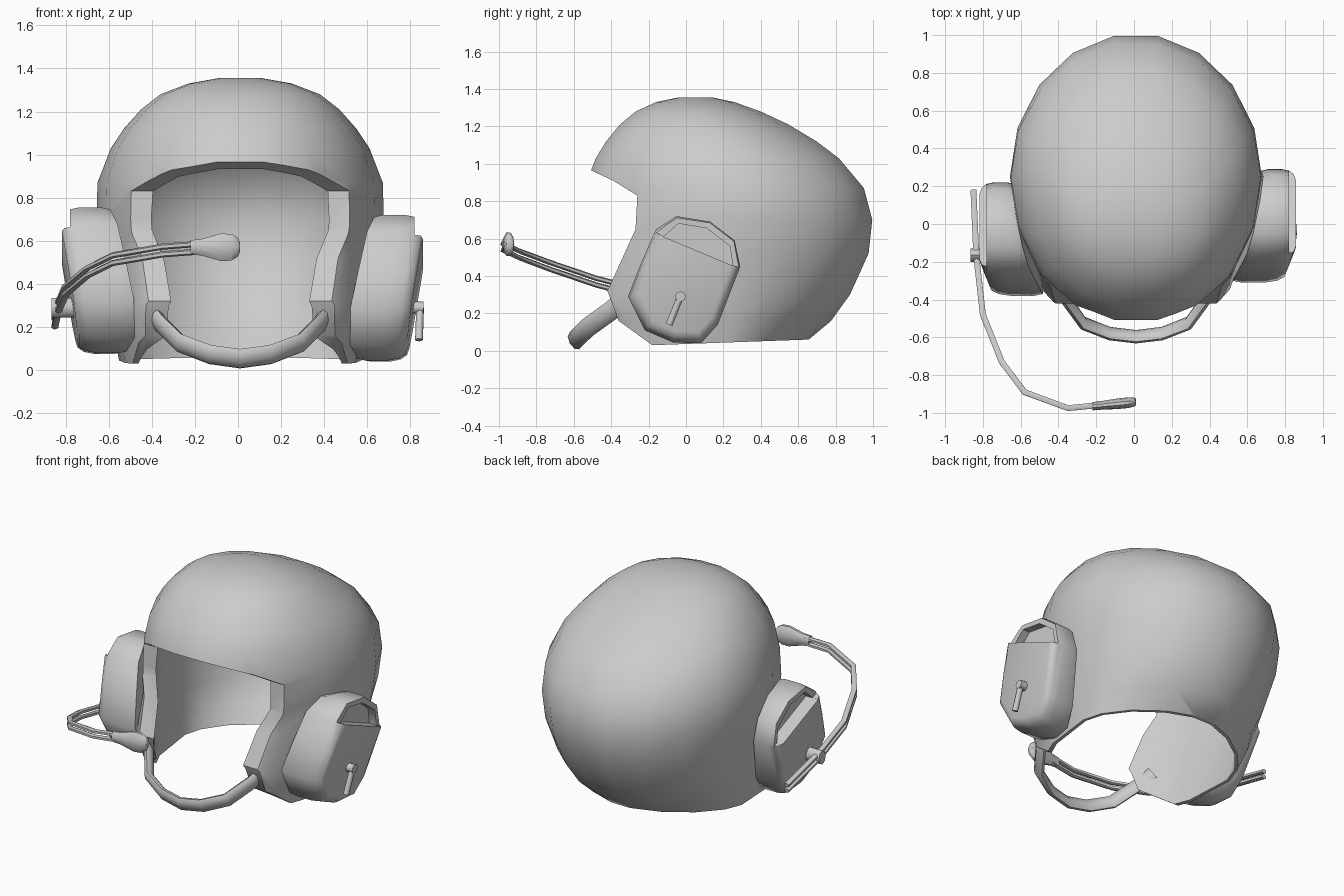
import bpy, bmesh
from math import cos, sin, pi, copysign
from mathutils import Vector

cube = bpy.data.objects.get("Cube")
if cube:
    bpy.data.objects.remove(cube)

grey = bpy.data.materials.new("plain_grey")
grey.use_nodes = True
GREY = (0.6, 0.6, 0.6, 1)
grey.diffuse_color = GREY
grey.node_tree.nodes["Principled BSDF"].inputs["Base Color"].default_value = GREY
CX = 0.01


def smooth(ob, angle=40):
    bpy.ops.object.select_all(action="DESELECT")
    ob.select_set(True)
    bpy.context.view_layer.objects.active = ob
    bpy.ops.object.shade_smooth_by_angle(angle=angle * pi / 180)


def loft(name, rings):
    """Skin a list of equal point rings into a closed solid."""
    bm = bmesh.new()
    loops = [[bm.verts.new(p) for p in ring] for ring in rings]
    n = len(loops[0])
    for a, b in zip(loops, loops[1:]):
        for i in range(n):
            j = (i + 1) % n
            bm.faces.new((a[i], a[j], b[j], b[i]))
    bm.faces.new(loops[0])
    bm.faces.new(loops[-1])
    bmesh.ops.recalc_face_normals(bm, faces=bm.faces)
    mesh = bpy.data.meshes.new(name)
    bm.to_mesh(mesh)
    bm.free()
    mesh.materials.append(grey)
    ob = bpy.data.objects.new(name, mesh)
    bpy.context.collection.objects.link(ob)
    return ob


def boolean(ob, cutter, operation):
    mod = ob.modifiers.new("cut", "BOOLEAN")
    mod.operation, mod.solver, mod.object = operation, "EXACT", cutter
    bpy.context.view_layer.objects.active = ob
    bpy.ops.object.modifier_apply(modifier=mod.name)
    bpy.data.objects.remove(cutter)


def tube(name, path, u_axis, ru, rv, sides=8):
    """Tube of elliptical section, its long axis along u_axis."""
    pts = [Vector(p) for p in path]
    rings = []
    for i, p in enumerate(pts):
        t = (pts[min(i + 1, len(pts) - 1)] - pts[max(i - 1, 0)]).normalized()
        u = Vector(u_axis)
        u = (u - t * u.dot(t)).normalized()
        v = t.cross(u)
        rings.append([p + u * ru * cos(2 * pi * k / sides) + v * rv * sin(2 * pi * k / sides)
                      for k in range(sides)])
    smooth(loft(name, rings), 50)


def ramp(z, low, high, start, end=1):
    """Value going from start at low to end at high."""
    return start + (end - start) * min(1, max(0, (z - low) / (high - low)))


# Helmet levels: height, half width, front, back, widest y
LEVELS = [
    (-0.06, 0.54, -0.46, 0.55, 0.20), (0.06, 0.565, -0.50, 0.66, 0.22),
    (0.16, 0.585, -0.54, 0.78, 0.24), (0.30, 0.61, -0.58, 0.88, 0.25),
    (0.52, 0.645, -0.58, 0.98, 0.25), (0.70, 0.667, -0.58, 1.0, 0.25),
    (0.87, 0.662, -0.55, 0.955, 0.25), (1.03, 0.60, -0.485, 0.82, 0.22),
    (1.12, 0.54, -0.43, 0.70, 0.18), (1.21, 0.46, -0.355, 0.55, 0.12),
    (1.28, 0.37, -0.27, 0.40, 0.08), (1.33, 0.24, -0.16, 0.26, 0.05),
    (1.355, 0.10, -0.04, 0.14, 0.05),
]


def hull(name, t):
    """Helmet solid, inset by t; the wall is thickest round the face."""
    rings = []
    for z, w, front, back, mid in LEVELS:
        zz = z - 0.65 * t * max(0, (z - 0.8) / 0.55) if z > 0 else z - t
        ring = []
        for k in range(18):
            c, s = cos(2 * pi * k / 18), sin(2 * pi * k / 18)
            inset = t * ramp(-s, 0, 0.6, 0.55) * min(1, w / 0.3)
            if s < 0:
                power = ramp(z, 0.3, 0.55, 2.6, 1.9) + ramp(z, 0.85, 1.0, 0, 0.25)
                length = mid - front
                inset *= ramp(z, 0.06, 0.18, 0.4)
            else:
                power = ramp(z, 0.06, 0.4, 1.65, 2)
                length = back - mid
                inset *= ramp(z, 0.06, 0.5, 0.5)
            e = 2 / power
            ring.append((CX + (w - inset) * copysign(abs(c) ** e, c),
                         mid + 1.01 * (length - inset) * copysign(abs(s) ** e, s), zz))
        rings.append(ring)
    return loft(name, rings)


# Shell: hollow hull trimmed to the side outline of the face and neck openings
SIDE = [(-0.53, 0.975), (-0.39, 0.91), (-0.26, 0.83), (-0.27, 0.65), (-0.42, 0.32),
        (-0.36, 0.16), (-0.18, 0.03), (0.65, 0.06), (1.2, 0.06), (1.2, 1.6), (-0.8, 1.6),
        (-0.8, 1.1)]
shell = hull("helmet_shell", 0)
boolean(shell, hull("inner_cutter", 0.075), "DIFFERENCE")
boolean(shell, loft("side_cutter", [[(x, y, z) for y, z in SIDE] for x in (-1, 1)]), "INTERSECT")
smooth(shell)

# Ear cups: rounded blocks with a rimmed recess at the upper rear
CUP = [(-0.05, 0.72), (0.13, 0.69), (0.26, 0.59), (0.29, 0.45), (0.17, 0.14), (0.08, 0.04),
       (-0.07, 0.045), (-0.22, 0.11), (-0.31, 0.29), (-0.24, 0.47), (-0.16, 0.65)]
# Cup steps: depth, scale, yaw
STEPS = [(0.60, 0.97, 0.22), (0.64, 1, 0.2), (0.74, 1, 0.12), (0.79, 0.97, 0.08),
         (0.82, 0.91, 0.05), (0.83, 0.82, 0.05)]
STEP_CUT = [(-0.16, 0.63), (0.33, 0.425), (0.33, 0.9), (-0.16, 0.9)]
POCKET = [(-0.12, 0.61), (0.25, 0.455), (0.235, 0.56), (0.11, 0.655), (-0.04, 0.68)]


def ear_cup(name, side, dx, dy, dz):
    rings = [[(x + yaw * y + 0.12 * (z - 0.37), y * s, 0.37 + (z - 0.37) * s)
              for y, z in CUP] for x, s, yaw in STEPS]
    ob = loft(name, rings)
    for outline, floor in ((STEP_CUT, 0.82), (POCKET, 0.77)):
        cutter = loft("recess_cutter", [[(x, y, z) for y, z in outline] for x in (floor, 1)])
        boolean(ob, cutter, "DIFFERENCE")
    for v in ob.data.vertices:
        v.co = (side * (v.co.x + dx), v.co.y + dy, v.co.z + dz)
    if side < 0:
        ob.data.flip_normals()
    smooth(ob, 50)


ear_cup("left_ear_cup", 1, 0, 0, 0)
ear_cup("right_ear_cup", -1, -0.04, -0.07, 0.035)

# Left cup lever and its pivot
tube("left_lever", [(0.84, -0.09, 0.14), (0.845, -0.03, 0.29)], (1, 0, 0), 0.018, 0.018)
tube("left_pivot", [(0.79, -0.03, 0.29), (0.862, -0.03, 0.29)], (0, 0, 1), 0.028, 0.028)

# Chin strap
half = [(0.42, -0.32, 0.285), (0.37, -0.40, 0.215), (0.28, -0.525, 0.125), (0.14, -0.58, 0.072)]
strap = ([(CX - x, y, z) for x, y, z in half] + [(CX, -0.597, 0.053)]
         + [(CX + x, y, z) for x, y, z in reversed(half)])
tube("chin_strap", strap, (0, 0.5, -0.87), 0.052, 0.028)

# Microphone boom: twin wires, clamp and flattened capsule
BOOM = [(-0.85, 0.18, 0.22), (-0.835, -0.17, 0.29), (-0.80, -0.48, 0.37), (-0.70, -0.73, 0.455),
        (-0.58, -0.89, 0.515), (-0.35, -0.975, 0.555), (-0.15, -0.955, 0.57)]
for name, dz in (("upper_boom_wire", 0.018), ("lower_boom_wire", -0.018)):
    tube(name, [(x, y, z + dz) for x, y, z in BOOM], (0, 0, 1), 0.014, 0.018, 6)
tube("boom_clamp", [(-0.75, -0.165, 0.29), (-0.865, -0.165, 0.29)], (0, 0, 1), 0.045, 0.035)

MIC = [(-0.22, 0.035), (-0.17, 0.04), (-0.08, 0.067), (-0.03, 0.065), (0.0, 0.045), (0.01, 0.02)]
mic = loft("microphone", [[(x, -0.965 + 0.1 * (x + 0.22) + (0.015 + 0.2 * r) * cos(a),
                            0.57 + r * sin(a))
                           for a in (2 * pi * k / 10 for k in range(10))] for x, r in MIC])
smooth(mic, 50)
